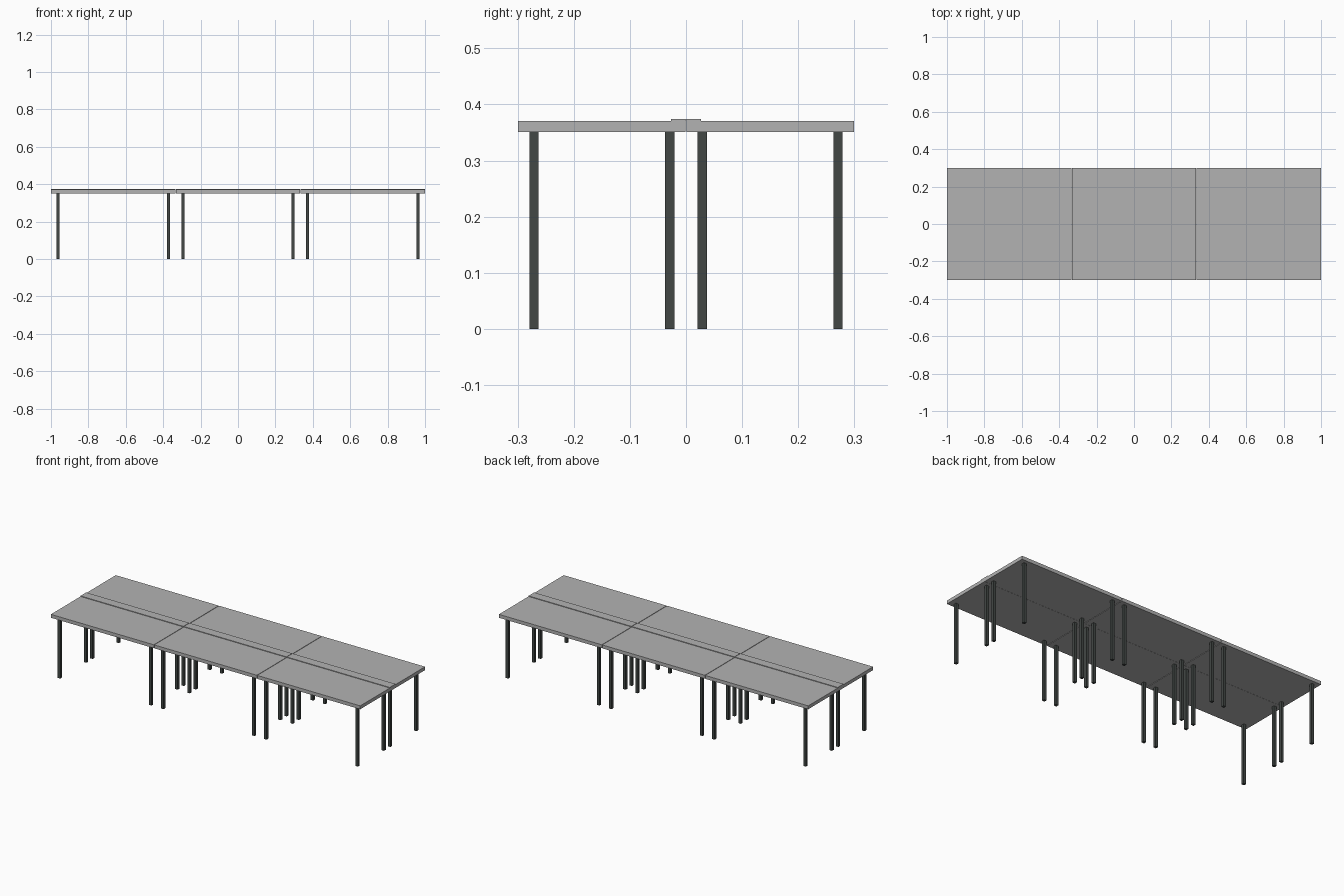
import bpy
import bmesh
from mathutils import Vector

cube = bpy.data.objects.get("Cube")
if cube:
    bpy.data.objects.remove(cube, do_unlink=True)


def make_material(name, rgb):
    mat = bpy.data.materials.new(name)
    mat.use_nodes = True
    mat.diffuse_color = (*rgb, 1)
    mat.node_tree.nodes["Principled BSDF"].inputs["Base Color"].default_value = (*rgb, 1)
    return mat


grey = make_material("light grey top", (0.45, 0.45, 0.45))
dark = make_material("dark grey metal", (0.055, 0.064, 0.06))


def box(name, x, y, z, mat):
    """Box from (min, max) ranges along each axis."""
    bm = bmesh.new()
    bmesh.ops.create_cube(bm, size=1)
    size = Vector((x[1] - x[0], y[1] - y[0], z[1] - z[0]))
    centre = Vector((x[0] + x[1], y[0] + y[1], z[0] + z[1])) / 2
    bmesh.ops.scale(bm, vec=size, verts=bm.verts)
    mesh = bpy.data.meshes.new(name)
    bm.to_mesh(mesh)
    bm.free()
    mesh.materials.append(mat)
    obj = bpy.data.objects.new(name, mesh)
    obj.location = centre
    bpy.context.collection.objects.link(obj)
    return obj


LEG_TOP, DESK_TOP, STRIP_TOP = 0.351, 0.371, 0.3745
DEPTH = 0.2995
HALF_GAP = 0.0005         # seam between the two rows
LEG = 0.0165              # square leg section
INSET_X, INSET_Y = 0.038, 0.0285

# Three bays along x, with narrow gaps between them
bays = {"right": (-1.0, -0.3345), "middle": (-0.3315, 0.3315), "left": (0.3345, 1.0)}
rows = {"front": (-DEPTH, -HALF_GAP), "back": (HALF_GAP, DEPTH)}

for bay, (x0, x1) in bays.items():
    # Low strip covering the seam between the rows
    box(f"{bay}_cover_strip", (x0, x1), (-0.0265, 0.0265), (DESK_TOP, STRIP_TOP), grey)
    for row, (y0, y1) in rows.items():
        box(f"{row}_{bay}_desktop", (x0, x1), (y0, y1), (LEG_TOP, DESK_TOP), grey)
        # Four square legs under each desktop
        for i, lx in enumerate((x0 + INSET_X, x1 - INSET_X)):
            for j, ly in enumerate((y0 + INSET_Y, y1 - INSET_Y)):
                box(f"{row}_{bay}_leg_{2 * i + j + 1}",
                    (lx - LEG / 2, lx + LEG / 2), (ly - LEG / 2, ly + LEG / 2),
                    (0, LEG_TOP), dark)
